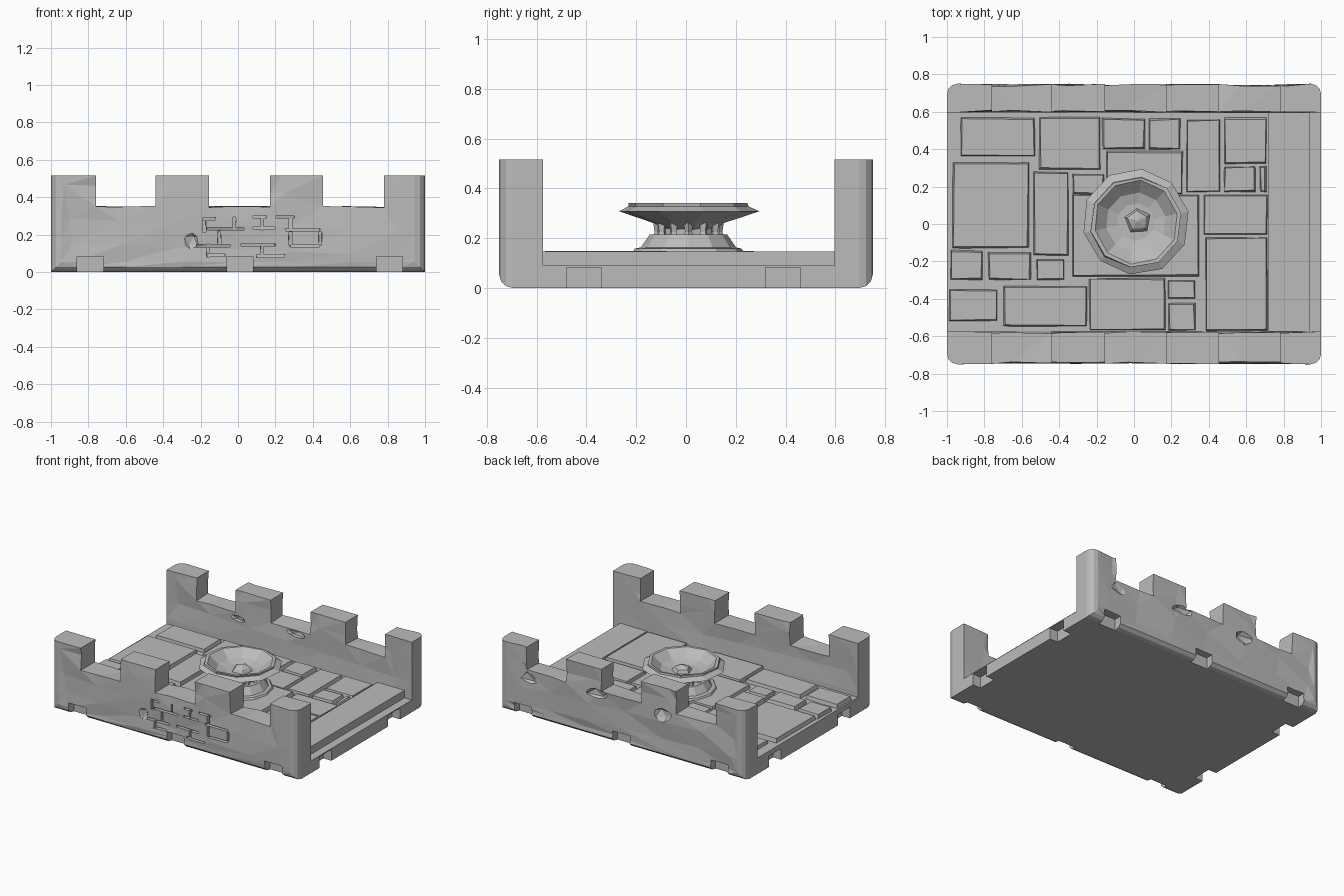
import bpy, bmesh, math, random
from mathutils import Vector

if "Cube" in bpy.data.objects:
    bpy.data.objects.remove(bpy.data.objects["Cube"])
random.seed(4)

stone = bpy.data.materials.new("grey_stone")
stone.diffuse_color = (0.5, 0.5, 0.5, 1)
stone.use_nodes = True
stone.node_tree.nodes["Principled BSDF"].inputs["Base Color"].default_value = stone.diffuse_color


def finish(name, bm):
    bmesh.ops.recalc_face_normals(bm, faces=bm.faces[:])
    me = bpy.data.meshes.new(name)
    bm.to_mesh(me)
    bm.free()
    me.materials.append(stone)
    ob = bpy.data.objects.new(name, me)
    bpy.context.collection.objects.link(ob)
    return ob


def add_box(bm, x0, x1, y0, y1, z0, z1, inset=0.0, skew=0.0):
    """Box whose top can be inset and slightly skewed."""
    vs = []
    for z, d in ((z0, 0), (z1, inset)):
        for x, y in ((x0 + d, y0 + d), (x1 - d, y0 + d), (x1 - d, y1 - d), (x0 + d, y1 - d)):
            r = lambda: random.uniform(-skew, skew)
            vs.append(bm.verts.new((x + r(), y + r(), z)))
    for f in ((3, 2, 1, 0), (4, 5, 6, 7), (0, 1, 5, 4), (1, 2, 6, 5), (2, 3, 7, 6), (3, 0, 4, 7)):
        bm.faces.new([vs[i] for i in f])


def lathe(bm, cx, cy, profile, n, wobble=0.0, turn=0.0):
    """Faceted solid of revolution, closed at both ends."""
    rings = []
    for r, z in profile:
        ring = []
        for i in range(n):
            a = math.tau * i / n + turn
            rr = r * (1 + random.uniform(-wobble, wobble))
            ring.append(bm.verts.new((cx + rr * math.cos(a), cy + rr * math.sin(a), z)))
        rings.append(ring)
    for a, b in zip(rings, rings[1:]):
        for i in range(n):
            j = (i + 1) % n
            bm.faces.new((a[i], a[j], b[j], b[i]))
    bm.faces.new(rings[0][::-1])
    bm.faces.new(rings[-1])


def cut(ob, cutter):
    m = ob.modifiers.new("cut", 'BOOLEAN')
    m.operation, m.object, m.solver = 'DIFFERENCE', cutter, 'EXACT'
    m.use_self = True
    cutter.hide_render = True
    cutter.hide_set(True)


# Crenellated walls with worn faces
def wall(name, y_out, y_in):
    top, low = 0.515, 0.355
    pts = [(-1, 0), (-1, top)]
    for a, b in ((-0.76, -0.44), (-0.155, 0.17), (0.455, 0.78)):
        pts += [(a, top), (a, low), (b, low), (b, top)]
    pts += [(1, top), (1, 0)]
    bm = bmesh.new()
    f = bm.faces.new([bm.verts.new((x, y_out, z)) for x, z in pts])
    ext = bmesh.ops.extrude_face_region(bm, geom=[f])
    for v in ext["geom"]:
        if isinstance(v, bmesh.types.BMVert):
            v.co.y = y_in
    bmesh.ops.recalc_face_normals(bm, faces=bm.faces[:])
    # rounded outer corners
    corners = [e for e in bm.edges if all(abs(abs(v.co.x) - 1) < 1e-4 and abs(v.co.y - y_out) < 1e-4
                                          for v in e.verts)]
    bmesh.ops.bevel(bm, geom=corners, offset=0.055, segments=3, profile=0.5, affect='EDGES')
    # slices give vertices to wear down
    for co, no in [((x, 0, 0), (1, 0, 0.15)) for x in (-0.86, -0.6, -0.3, 0.02, 0.31, 0.62, 0.88)] + \
                  [((0, 0, z), (0.04, 0, 1)) for z in (0.12, 0.25, 0.43)]:
        bmesh.ops.bisect_plane(bm, geom=bm.verts[:] + bm.edges[:] + bm.faces[:],
                               plane_co=co, plane_no=no)
    s = 1 if y_out > y_in else -1
    for v in bm.verts:
        if abs(v.co.x) > 0.93 or v.co.z < 0.01:
            continue
        if abs(v.co.z - low) < 1e-3:
            v.co.z -= random.uniform(0, 0.012)
        if abs(v.co.y - y_out) < 1e-3:
            v.co.y -= s * random.uniform(0, 0.014)
        elif v.co.z > 0.2:
            v.co.y += s * random.uniform(0, 0.012)
    bmesh.ops.triangulate(bm, faces=bm.faces[:])
    return finish(name, bm)


front_wall = wall("front_wall", -0.75, -0.575)
back_wall = wall("back_wall", 0.75, 0.597)

# Base slab and floor bed
bm = bmesh.new()
add_box(bm, -1, 1, -0.575, 0.597, 0, 0.09)
base = finish("base_slab", bm)
bm = bmesh.new()
add_box(bm, -1, 0.94, -0.575, 0.597, 0.088, 0.118)
finish("floor_bed", bm)

# Connector notches along all four bottom edges
bm = bmesh.new()
for x in (-0.79, 0.01, 0.81):
    for s in (-1, 1):
        add_box(bm, x - 0.07, x + 0.07, s * 0.75 - 0.065, s * 0.75 + 0.065, -0.1, 0.084)
for y in (-0.41, 0.39):
    for s in (-1, 1):
        add_box(bm, s - 0.065, s + 0.065, y - 0.07, y + 0.07, -0.1, 0.082)
notches = finish("notch_cutter", bm)
for ob in (front_wall, back_wall, base):
    cut(ob, notches)

# Exposed brick joints on the front wall
bm = bmesh.new()
for x0, x1, z in ((-0.19, -0.12, 0.285), (0.08, 0.15, 0.295), (0.2, 0.3, 0.295), (-0.17, 0.03, 0.23),
                  (0.08, 0.2, 0.235), (0.25, 0.44, 0.225), (-0.22, -0.04, 0.14), (0.02, 0.2, 0.145),
                  (0.28, 0.44, 0.14), (-0.16, -0.07, 0.09), (0.1, 0.25, 0.085)):
    add_box(bm, x0, x1, -0.8, -0.715, z - 0.006, z + 0.008, 0, 0.006)
for x, z in ((-0.18, 0.25), (-0.02, 0.26), (0.13, 0.26), (0.28, 0.26), (-0.1, 0.185),
             (0.28, 0.18), (0.44, 0.18), (0.13, 0.115), (-0.16, 0.115)):
    add_box(bm, x - 0.008, x + 0.008, -0.8, -0.718, z - 0.035, z + 0.035, 0, 0.003)
cut(front_wall, finish("joint_cutter", bm))


# Chipped hollows
def chips(name, spots):
    bm = bmesh.new()
    for x, y, z, w, d, h in spots:
        vs = bmesh.ops.create_icosphere(bm, subdivisions=1, radius=1)["verts"]
        for v in vs:
            k = random.uniform(0.75, 1.15)
            v.co = Vector((x + v.co.x * w * k, y + v.co.y * d * k, z + v.co.z * h * k))
    return finish(name, bm)


cut(front_wall, chips("front_chip_cutter", [(-0.25, -0.755, 0.165, 0.055, 0.035, 0.06)]))
cut(back_wall, chips("back_chip_cutter", [
    (0.76, 0.76, 0.3, 0.1, 0.04, 0.06), (0.2, 0.76, 0.33, 0.12, 0.045, 0.05),
    (-0.33, 0.76, 0.31, 0.1, 0.05, 0.06), (-0.42, 0.59, 0.31, 0.07, 0.035, 0.03),
    (0.05, 0.59, 0.32, 0.1, 0.035, 0.03)]))

# Paving stones: x0, y0, x1, y1
paving = [(-0.93, 0.36, -0.53, 0.57), (-0.97, -0.13, -0.56, 0.33), (-0.51, 0.29, -0.18, 0.57),
          (-0.17, 0.40, 0.06, 0.565), (0.08, 0.40, 0.25, 0.565), (0.28, 0.17, 0.46, 0.56),
          (0.48, 0.32, 0.71, 0.57), (0.48, 0.17, 0.65, 0.31), (0.67, 0.17, 0.71, 0.31),
          (0.37, -0.06, 0.715, 0.16), (0.38, -0.57, 0.715, -0.07), (-0.54, -0.17, -0.35, 0.28),
          (-0.33, -0.28, 0.35, 0.16), (-0.33, 0.16, -0.16, 0.27), (-0.15, 0.16, 0.26, 0.39),
          (-0.98, -0.30, -0.81, -0.14), (-0.78, -0.30, -0.55, -0.15), (-0.52, -0.30, -0.37, -0.19),
          (-0.99, -0.52, -0.73, -0.35), (-0.70, -0.55, -0.25, -0.33), (-0.24, -0.57, 0.17, -0.29),
          (0.18, -0.40, 0.33, -0.30), (0.18, -0.57, 0.33, -0.42)]
bm = bmesh.new()
for x0, y0, x1, y1 in paving:
    add_box(bm, x0, x1, y0, y1, 0.11, random.uniform(0.14, 0.149), 0.008, 0.004)
finish("paving_stones", bm)
bm = bmesh.new()
add_box(bm, 0.72, 0.94, -0.575, 0.597, 0.11, 0.146)
finish("end_strip", bm)

# Fire bowl: pedestal, column ring, dish and ember stone
CX, CY = 0.01, 0.01
bm = bmesh.new()
lathe(bm, CX, CY, [(0.225, 0.14), (0.215, 0.158), (0.19, 0.163), (0.155, 0.215)], 12, 0.01)
finish("bowl_pedestal", bm)
bm = bmesh.new()
lathe(bm, CX, CY, [(0.105, 0.21), (0.105, 0.27)], 12)
for i in range(12):
    a = math.tau * i / 12
    lathe(bm, CX + 0.122 * math.cos(a), CY + 0.122 * math.sin(a), [(0.02, 0.21), (0.014, 0.225), (0.02, 0.265)], 4, 0, a)
finish("bowl_columns", bm)
bm = bmesh.new()
lathe(bm, CX, CY, [(0.1, 0.235), (0.145, 0.262), (0.2, 0.28), (0.285, 0.308), (0.245, 0.328), (0.243, 0.341),
                   (0.222, 0.34), (0.16, 0.285), (0.07, 0.262)], 10, 0.02, 0.2)
finish("bowl_dish", bm)
bm = bmesh.new()
lathe(bm, CX + 0.01, CY + 0.01, [(0.075, 0.258), (0.05, 0.295), (0.008, 0.312)], 5, 0.15, 0.4)
finish("bowl_stone", bm)
